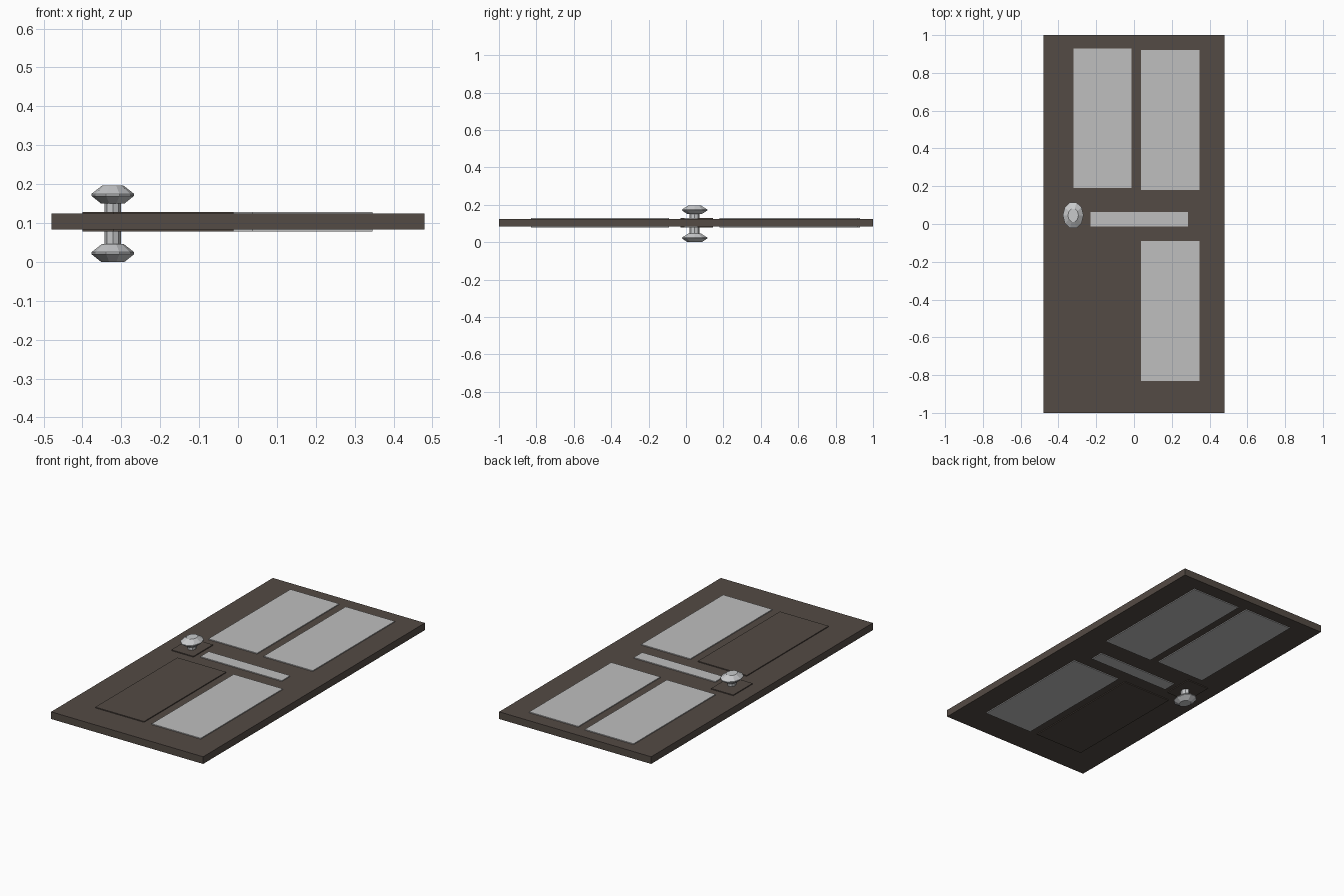
import bpy, bmesh, math

if "Cube" in bpy.data.objects:
    bpy.data.objects.remove(bpy.data.objects["Cube"])


def material(name, rgb):
    m = bpy.data.materials.new(name)
    m.diffuse_color = (*rgb, 1)
    m.use_nodes = True
    m.node_tree.nodes["Principled BSDF"].inputs["Base Color"].default_value = m.diffuse_color
    return m


wood = material("dark brown wood", (0.088, 0.070, 0.058))
glass = material("pale grey glass", (0.52, 0.52, 0.52))
metal = material("light grey metal", (0.58, 0.59, 0.60))


def finish(bm, name, mat):
    bmesh.ops.recalc_face_normals(bm, faces=bm.faces)
    me = bpy.data.meshes.new(name)
    bm.to_mesh(me)
    bm.free()
    me.materials.append(mat)
    ob = bpy.data.objects.new(name, me)
    bpy.context.collection.objects.link(ob)


def box(name, x0, x1, y0, y1, z0, z1, mat):
    bm = bmesh.new()
    bmesh.ops.create_cube(bm, size=1)
    for v in bm.verts:
        v.co = (x1 if v.co.x > 0 else x0, y1 if v.co.y > 0 else y0,
                z1 if v.co.z > 0 else z0)
    finish(bm, name, mat)


def lathe(name, profile, mat, sides=10, stretch=1.3, cx=-0.322, cy=0.046):
    """Oval low-poly turning about a vertical axis; profile is (radius, z)."""
    bm = bmesh.new()
    rings = []
    for r, z in profile:
        rings.append([bm.verts.new((cx + r * math.cos(i * math.tau / sides),
                                    cy + r * stretch * math.sin(i * math.tau / sides), z))
                      for i in range(sides)])
    for a, b in zip(rings, rings[1:]):
        for i in range(sides):
            j = (i + 1) % sides
            bm.faces.new((a[i], a[j], b[j], b[i]))
    bm.faces.new(rings[0])
    bm.faces.new(rings[-1])
    finish(bm, name, mat)


MID = 0.103   # centre plane of the door

# door slab
box("door_slab", -0.48, 0.48, -1, 1, 0.083, 0.124, wood)

# panels and plates, standing slightly proud on both faces
for name, x0, x1, y0, y1, mat in (
    ("upper_left_window", -0.32, -0.012, 0.19, 0.93, glass),
    ("upper_right_window", 0.036, 0.346, 0.18, 0.92, glass),
    ("lower_right_window", 0.036, 0.346, -0.83, -0.09, glass),
    ("lower_left_panel", -0.32, -0.012, -0.83, -0.09, wood),
    ("letter_slot", -0.23, 0.285, -0.012, 0.064, glass),
    ("knob_plate", -0.40, -0.26, -0.03, 0.145, wood),
):
    box(name, x0, x1, y0, y1, 0.078, 0.129, mat)

# knob on each side, joined by a spindle
for name, z in (("lower_knob", 0.0), ("upper_knob", 0.150)):
    lathe(name, [(0.030, z), (0.055, z + 0.020), (0.055, z + 0.025),
                 (0.028, z + 0.046)], metal)
lathe("knob_spindle", [(0.021, 0.04), (0.021, 0.156)], metal, sides=8)
